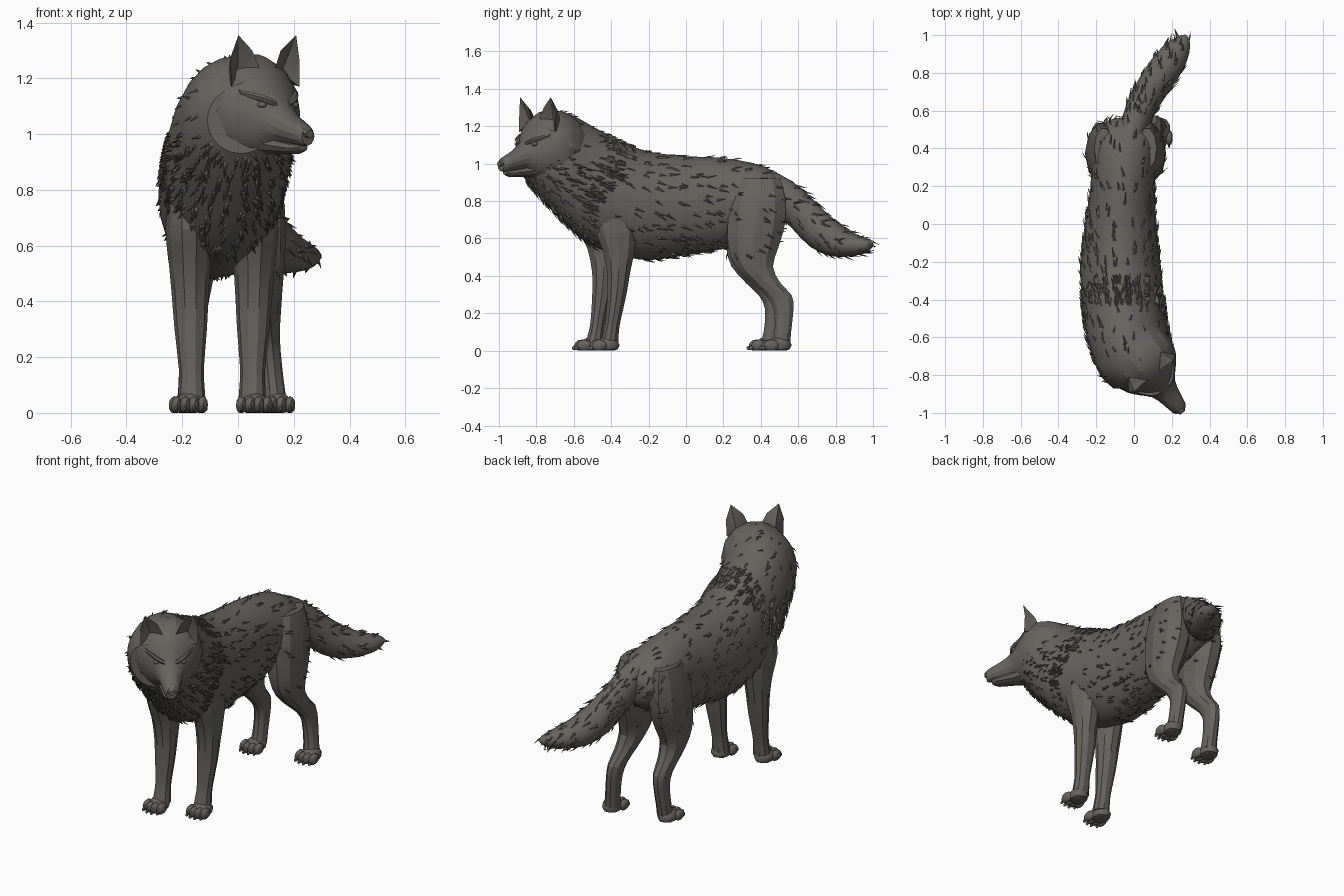
import bpy, bmesh, random
from math import cos, sin, pi
from mathutils import Vector

random.seed(7)
cube = bpy.data.objects.get("Cube")
if cube:
    bpy.data.objects.remove(cube)

fur_grey = bpy.data.materials.new("warm dark grey")
fur_grey.use_nodes = True
COLOUR = (0.13, 0.126, 0.113, 1)
fur_grey.diffuse_color = COLOUR
fur_grey.node_tree.nodes["Principled BSDF"].inputs["Base Color"].default_value = COLOUR

X, Y, Z = Vector((1, 0, 0)), Vector((0, 1, 0)), Vector((0, 0, 1))


def finish(name, bm, angle=0.6):
    bmesh.ops.recalc_face_normals(bm, faces=bm.faces)
    mesh = bpy.data.meshes.new(name)
    bm.to_mesh(mesh)
    bm.free()
    mesh.materials.append(fur_grey)
    obj = bpy.data.objects.new(name, mesh)
    bpy.context.collection.objects.link(obj)
    bpy.ops.object.select_all(action='DESELECT')
    obj.select_set(True)
    bpy.context.view_layer.objects.active = obj
    bpy.ops.object.shade_smooth_by_angle(angle=angle)
    return obj


def spline(rows, steps):
    """Smoothly fills in rows of numbers between the given ones."""
    out = []
    for i in range(len(rows) - 1):
        quad = zip(rows[max(i - 1, 0)], rows[i], rows[i + 1], rows[min(i + 2, len(rows) - 1)])
        quad = list(quad)
        for s in range(steps):
            t = s / steps
            out.append([b + t * (c - a) / 2 + t * t * (a - 2.5 * b + 2 * c - d / 2)
                        + t ** 3 * (1.5 * (b - c) + (d - a) / 2) for a, b, c, d in quad])
    return out + [list(rows[-1])]


def loft(name, rows, u, v, sides=16, steps=3, angle=0.6):
    """Rows are centre x, y, z and the two radii along u and v."""
    bm = bmesh.new()
    rings = []
    for cx, cy, cz, a, b in spline(rows, steps):
        c = Vector((cx, cy, cz))
        rings.append([bm.verts.new(c + u * a * cos(2 * pi * k / sides) + v * b * sin(2 * pi * k / sides))
                      for k in range(sides)])
    for r, q in zip(rings, rings[1:]):
        for k in range(sides):
            j = (k + 1) % sides
            bm.faces.new((r[k], r[j], q[j], q[k]))
    bm.faces.new(rings[0])
    bm.faces.new(rings[-1])
    return finish(name, bm, angle)


def tufts(name, obj, count, size, keep):
    """Scatters thin locks of fur that lie back along a surface."""
    bm = bmesh.new()
    faces = [f for f in obj.data.polygons if keep(f.center)]
    for f in random.choices(faces, weights=[f.area for f in faces], k=count):
        w = [random.random() for _ in f.vertices]
        p = sum((obj.data.vertices[i].co * k for i, k in zip(f.vertices, w)), Vector()) / sum(w)
        n = f.normal
        flow = Vector((random.uniform(-.4, .4), 1, random.uniform(-.9, .1)))
        flow = (flow - n * flow.dot(n)).normalized()
        side = n.cross(flow) * size * random.uniform(.12, .2)
        length = size * random.uniform(.7, 1.3)
        a, b, c, d = [bm.verts.new(q) for q in (
            p - side - n * .004, p + side - n * .004,
            p + flow * length * .4 + n * .009, p + flow * length + n * .013)]
        for tri in ((a, b, c), (a, c, d), (c, b, d), (a, d, b)):
            bm.faces.new(tri)
    return finish(name, bm, 0.3)


# Torso and neck: y, left and right edge, bottom, top
outline = [(.56, -.1, .03, .74, .84), (.53, -.16, .08, .69, .9), (.42, -.22, .12, .62, .985),
           (.2, -.23, .11, .545, 1.03), (0, -.26, .12, .51, 1.04), (-.2, -.285, .14, .485, 1.065),
           (-.35, -.28, .155, .51, 1.12), (-.5, -.265, .17, .56, 1.2), (-.6, -.25, .19, .63, 1.255),
           (-.7, -.22, .2, .73, 1.28), (-.8, -.18, .18, .84, 1.25), (-.87, -.11, .13, .93, 1.17)]
torso = loft("torso", [((l + r) / 2, y, (b + t) / 2, (r - l) / 2, (t - b) / 2)
                       for y, l, r, b, t in outline], X, Z, 24, 3)

# Head, turned towards its left
FWD, SIDE = Vector((.62, -.785, 0)), Vector((.785, .62, 0))
BASE = Vector((.105, -.805, 0))


def head_at(t, s, z):
    return BASE + FWD * t + SIDE * s + Z * z


def head_loft(name, rows, **kw):
    return loft(name, [(*head_at(t, 0, z), w, h) for t, z, w, h in rows], SIDE, Z, **kw)


head = head_loft("head", [(-.3, 1.05, .13, .15), (-.2, 1.07, .18, .2), (-.1, 1.085, .19, .205),
                          (-.02, 1.08, .165, .18), (.04, 1.065, .115, .135), (.085, 1.04, .075, .08),
                          (.15, 1.015, .055, .055), (.215, .997, .042, .04), (.235, .99, .028, .03)],
                 sides=14, steps=2, angle=0.4)
head_loft("lower_jaw", [(-.02, .975, .09, .05), (.08, .96, .055, .033), (.17, .95, .042, .022),
                        (.205, .953, .022, .012)], sides=10, steps=2)
head_loft("nose", [(.2, 1.012, .025, .018), (.225, 1.008, .028, .022), (.247, 1.0, .017, .014)],
          sides=8, steps=1)


def blob(name, parts, floor=False, angle=0.6):
    """Joins stretched balls, each a centre and a size."""
    bm = bmesh.new()
    for centre, size in parts:
        for v in bmesh.ops.create_icosphere(bm, subdivisions=2, radius=1)["verts"]:
            v.co = Vector(centre) + Vector([p * q for p, q in zip(v.co, size)])
            if floor:
                v.co.z = max(v.co.z, 0)
    return finish(name, bm, angle)


for label, s in (("left", 1), ("right", -1)):
    # Eye under a slanted brow
    blob(label + "_eye", [(head_at(.062, s * .073, 1.105), (.018, .018, .012))])
    loft(label + "_brow", [(*head_at(.085, s * .03, 1.108), .012, .012),
                           (*head_at(.063, s * .075, 1.128), .02, .014),
                           (*head_at(.0, s * .13, 1.15), .012, .01)], FWD, Z, 6, 2)
    # Ear: rounded back with a hollow front
    bm = bmesh.new()
    tip = head_at(.0, s * .132, 1.355)
    rim = [head_at(.0, s * .035, 1.235), head_at(-.005, s * .065, 1.3), tip,
           head_at(-.015, s * .158, 1.27), head_at(-.01, s * .155, 1.17)]
    rim = [bm.verts.new(p) for p in rim]
    hollow = bm.verts.new(head_at(-.045, s * .1, 1.22))
    low = bm.verts.new(head_at(.015, s * .095, 1.19))
    back = bm.verts.new(head_at(-.1, s * .1, 1.2))
    high = bm.verts.new(head_at(-.06, s * .115, 1.285))
    loop = rim + [low]
    for i, v in enumerate(loop):
        bm.faces.new((v, loop[(i + 1) % len(loop)], hollow))
    for tri in ((0, 1, back), (1, high, back), (1, 2, high), (2, 3, high), (3, back, high),
                (3, 4, back)):
        bm.faces.new([rim[q] if isinstance(q, int) else q for q in tri])
    bm.faces.new((rim[4], low, back))
    bm.faces.new((low, rim[0], back))
    finish(label + "_ear", bm, 0.5)

# Tail
tail = loft("tail", [(-.03, .43, .9, .07, .07), (0, .52, .83, .075, .09), (.04, .62, .735, .08, .1),
                     (.09, .71, .645, .085, .1), (.155, .81, .58, .088, .085),
                     (.215, .9, .56, .075, .062), (.258, .965, .555, .045, .04),
                     (.275, .995, .56, .012, .012)],
            Vector((.87, -.49, 0)), Vector((.22, .4, .89)), 14, 2)

# Legs: y, z, radius across, radius along; the right ones step further forward
front = [(-.38, .8, .07, .1), (-.375, .66, .085, .12), (-.36, .54, .075, .09), (-.36, .42, .066, .065),
         (-.37, .3, .058, .054), (-.39, .16, .045, .042), (-.4, .1, .046, .043), (-.41, .04, .05, .05)]
hind = [(.4, .92, .05, .11), (.385, .8, .09, .155), (.375, .67, .1, .16), (.36, .55, .088, .14),
        (.365, .45, .07, .105), (.43, .36, .055, .08), (.497, .295, .045, .073), (.522, .22, .04, .055),
        (.518, .1, .041, .046), (.51, .035, .045, .05)]
thighs = []
for label, plan in (("front", front), ("hind", hind)):
    for hand in ("left", "right"):
        left = hand == "left"
        rows = []
        for y, z, a, b in plan:
            low = max(0, 1 - z / .65)
            if label == "front":
                x = .06 - .01 * low if left else -.175 + .01 * low
                shift = 0 if left else -.08
            else:
                x = .07 + .065 * low if left else -.16 - .015 * low
                shift = 0 if left else -.07 * low
            rows.append((x, y + shift, z, a, b))
        leg = loft(f"{hand}_{label}_leg", rows, X, Y, 10, 2, 0.35)
        if label == "hind":
            thighs.append((hand, leg))
        # Paw with four toes
        px, py = rows[-1][0], rows[-1][1]
        px += .008 if left else -.008
        pad = [((px, py - .01, .03), (.055, .065, .045))]
        for k in (-1.5, -.5, .5, 1.5):
            reach = .073 - .013 * abs(k)
            pad.append(((px + k * .031, py - reach, .028), (.02, .042, .032)))
            pad.append(((px + k * .031, py - reach - .04, .015), (.006, .014, .012)))
        blob(f"{hand}_{label}_paw", pad, floor=True)

# Fur: a dense collar, a shaggy chest and belly, looser locks elsewhere
def collar(c):
    middle = -.36 - .5 * max(0, 1.1 - c.z)
    return abs(c.y - middle) < .07 and c.z > .75


tufts("collar_fur", torso, 420, .05, collar)
tufts("chest_fur", torso, 420, .05, lambda c: c.y < -.48 and c.z < 1.0)
tufts("belly_fur", torso, 90, .06, lambda c: -.25 < c.y < .2 and c.z < .62)
tufts("back_fur", torso, 260, .06, lambda c: c.y > -.4 and c.z > .6)
tufts("neck_fur", torso, 70, .05, lambda c: c.y < -.4 and c.z > .95)
tufts("cheek_fur", head, 60, .045, lambda c: (c - BASE).dot(FWD) < -.04 and c.z < 1.1)
tufts("tail_fur", tail, 110, .06, lambda c: c.y > .5)
for hand, leg in thighs:
    tufts(hand + "_thigh_fur", leg, 40, .05, lambda c: c.z > .5)
